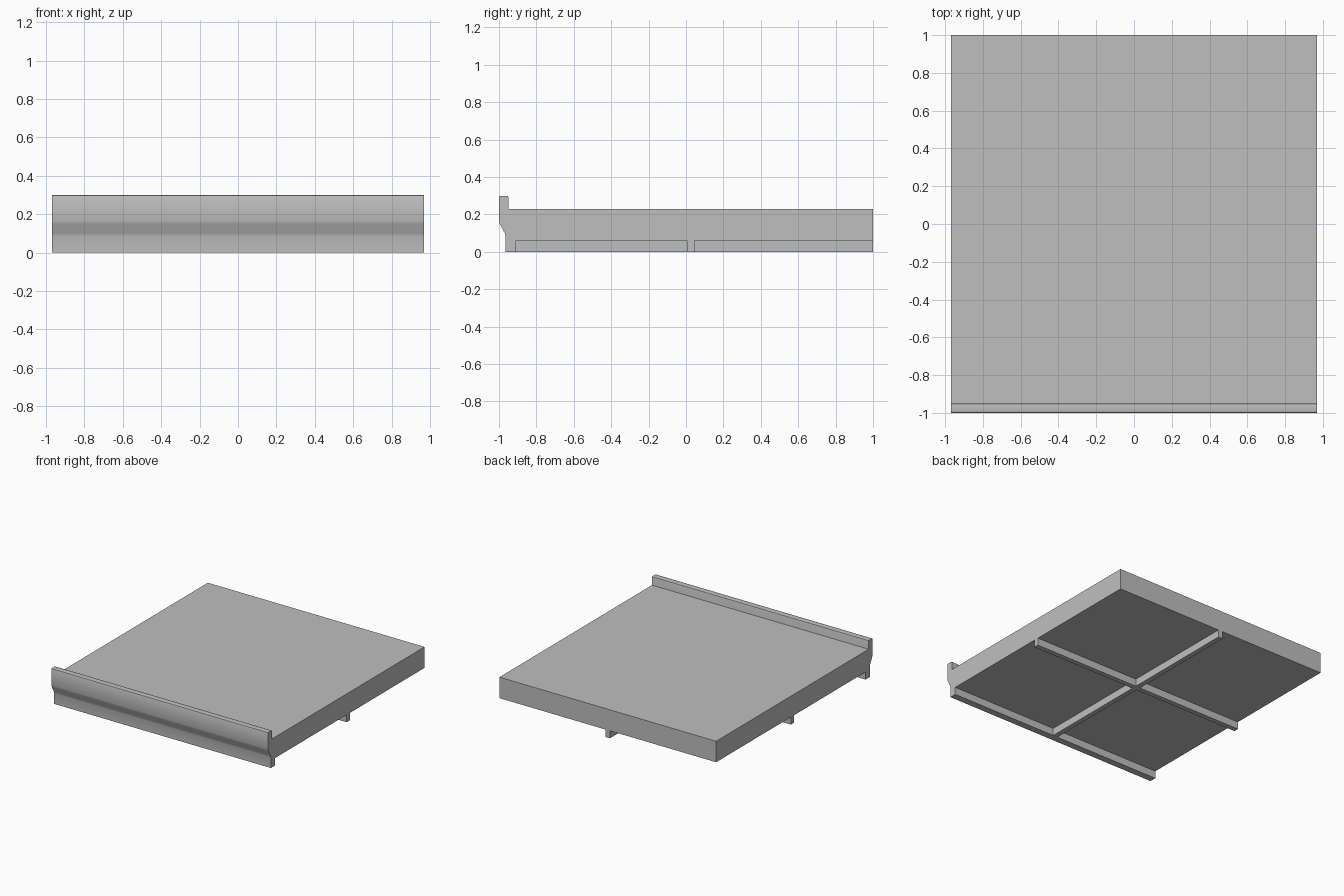
import bpy
import bmesh
import math

cube = bpy.data.objects.get("Cube")
if cube:
    bpy.data.objects.remove(cube, do_unlink=True)

grey = bpy.data.materials.new("light_grey")
grey.use_nodes = True
colour = (0.52, 0.52, 0.52, 1)
grey.diffuse_color = colour
grey.node_tree.nodes["Principled BSDF"].inputs["Base Color"].default_value = colour

HALF_WIDTH = 0.97


def finish(name, bm):
    bmesh.ops.recalc_face_normals(bm, faces=bm.faces)
    mesh = bpy.data.meshes.new(name)
    bm.to_mesh(mesh)
    bm.free()
    mesh.materials.append(grey)
    obj = bpy.data.objects.new(name, mesh)
    bpy.context.collection.objects.link(obj)
    return obj


def box(name, low, high):
    bm = bmesh.new()
    bmesh.ops.create_cube(bm, size=1)
    for v in bm.verts:
        v.co = [a + (c + 0.5) * (b - a) for a, b, c in zip(low, high, v.co)]
    return finish(name, bm)


def extrude_profile(name, points):
    bm = bmesh.new()
    face = bm.faces.new([bm.verts.new((-HALF_WIDTH, y, z)) for y, z in points])
    new = bmesh.ops.extrude_face_region(bm, geom=[face], use_keep_orig=True)["geom"]
    verts = [g for g in new if isinstance(g, bmesh.types.BMVert)]
    bmesh.ops.translate(bm, verts=verts, vec=(2 * HALF_WIDTH, 0, 0))
    return finish(name, bm)


# Main slab
box("slab", (-HALF_WIDTH, -0.95, 0.06), (HALF_WIDTH, 1, 0.23))

# Front rail with a stepped-in lower face and softened top corners
rail = extrude_profile("front_rail", [
    (-0.95, 0), (-0.965, 0), (-0.965, 0.085), (-0.969, 0.1),
    (-0.996, 0.15), (-1, 0.165), (-1, 0.293), (-0.998, 0.298),
    (-0.993, 0.3), (-0.957, 0.3), (-0.952, 0.298), (-0.95, 0.293)])
bpy.ops.object.select_all(action='DESELECT')
rail.select_set(True)
bpy.context.view_layer.objects.active = rail
bpy.ops.object.shade_smooth_by_angle(angle=math.radians(35))

# Lip and crossing ribs under the slab
box("front_lip", (-HALF_WIDTH, -0.95, 0), (HALF_WIDTH, -0.91, 0.06))
box("cross_rib", (-HALF_WIDTH, 0.005, 0), (HALF_WIDTH, 0.045, 0.06))
box("front_rib", (-0.02, -0.91, 0), (0.02, 0.005, 0.06))
box("back_rib", (-0.02, 0.045, 0), (0.02, 1, 0.06))
